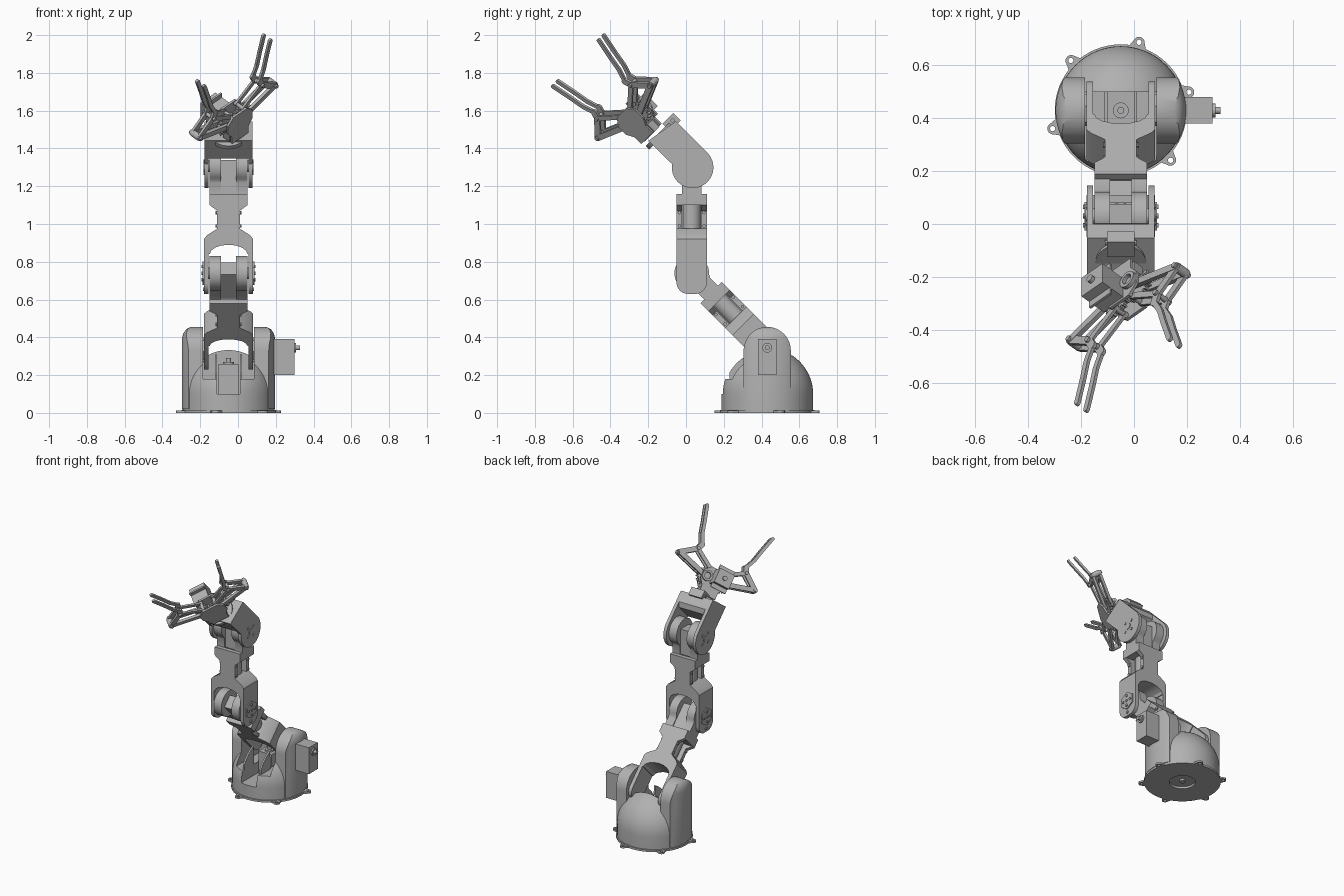
import bpy, bmesh
from math import sin, cos, pi, radians
from mathutils import Matrix, Vector as V

if "Cube" in bpy.data.objects:
    bpy.data.objects.remove(bpy.data.objects["Cube"])

grey = bpy.data.materials.new("plain_grey")
grey.use_nodes = True
colour = (0.44, 0.44, 0.44, 1)
grey.diffuse_color = colour
grey.node_tree.nodes["Principled BSDF"].inputs["Base Color"].default_value = colour
parts = []


def finish(name, bm, mat):
    bmesh.ops.recalc_face_normals(bm, faces=bm.faces)
    mesh = bpy.data.meshes.new(name)
    bm.to_mesh(mesh)
    bm.free()
    mesh.materials.append(grey)
    ob = bpy.data.objects.new(name, mesh)
    ob.matrix_world = mat
    bpy.context.collection.objects.link(ob)
    parts.append(ob)
    return ob


def frame(o, x, y):
    z = x.cross(y)
    return Matrix((x, y, z)).transposed().to_4x4() if o is None else \
        Matrix.Translation(o) @ Matrix((x, y, z)).transposed().to_4x4()


def extrude(bm, pts, z0, z1):
    face = bm.faces.new([bm.verts.new((p[0], p[1], z0)) for p in pts])
    new = bmesh.ops.extrude_face_region(bm, geom=[face])["geom"]
    moved = [g for g in new if isinstance(g, bmesh.types.BMVert)]
    bmesh.ops.translate(bm, verts=moved, vec=(0, 0, z1 - z0))


def prism(name, mat, pts, z0, z1):
    bm = bmesh.new()
    extrude(bm, pts, z0, z1)
    return finish(name, bm, mat)


def arc(cx, cy, r, a0=0, a1=360, n=32):
    full = a1 - a0 == 360
    return [(cx + r * cos(radians(a0 + (a1 - a0) * i / n)),
             cy + r * sin(radians(a0 + (a1 - a0) * i / n))) for i in range(n + (not full))]


def rect(x0, x1, y0, y1):
    return [(x0, y0), (x1, y0), (x1, y1), (x0, y1)]


def mirrored(half):
    return half + [(-x, y) for x, y in reversed(half) if x > 0]


def lathe(name, mat, profile, steps=64):
    bm = bmesh.new()
    vs = [bm.verts.new((r, 0, z)) for r, z in profile]
    es = [bm.edges.new(e) for e in zip(vs, vs[1:])]
    bmesh.ops.spin(bm, geom=vs + es, cent=(0, 0, 0), axis=(0, 0, 1), angle=2 * pi, steps=steps)
    bmesh.ops.remove_doubles(bm, verts=bm.verts, dist=1e-5)
    return finish(name, bm, mat)


def boolean(ob, cutter, op):
    mod = ob.modifiers.new("cut", "BOOLEAN")
    mod.operation, mod.object, mod.solver = op, cutter, "EXACT"
    bpy.context.view_layer.objects.active = ob
    bpy.ops.object.modifier_apply(modifier=mod.name)
    parts.remove(cutter)
    bpy.data.objects.remove(cutter)


def bars(name, mat, pts, r, z0, z1):
    """Flat strip with round joints along a path."""
    bm = bmesh.new()
    for a, b in zip(pts, pts[1:]):
        d = V(b) - V(a)
        t = V((1, 0)).angle_signed(d) * -180 / pi
        extrude(bm, arc(*a, r, t + 90, t + 270, 8) + arc(*b, r, t - 90, t + 90, 8), z0, z1)
    return finish(name, bm, mat)


ex, ey, ez = V((1, 0, 0)), V((0, 1, 0)), V((0, 0, 1))
diag = V((0, -1, 1)).normalized()
base_o, shoulder = V((-.05, .43, 0)), V((-.05, .43, .34))
elbow, wrist = V((-.05, .03, .74)), V((-.05, .035, 1.30))
base = frame(base_o, ex, ey)
base_side = frame(base_o, ey, ez)

# Base: mounting flange with ears and a domed turret
lathe("base_flange", base, [(0, .02), (.085, .02), (.085, 0), (.25, 0), (.25, .014), (0, .022)])
lathe("base_shaft", base, [(0, .002), (.02, .002), (.02, .02), (0, .02)], 16)
for k in range(6):
    a = radians(15 + 60 * k)
    ear_frame = frame(base_o, V((cos(a), sin(a), 0)), V((-sin(a), cos(a), 0)))
    ear = prism("flange_ear", ear_frame,
                [(.23, -.04), *arc(.265, 0, .022, -80, 80, 12), (.23, .04)], 0, .012)
    boolean(ear, prism("ear_hole", ear_frame, arc(.267, 0, .01, n=16), -.1, .1), "DIFFERENCE")
turret = lathe("turret_dome", base, [(0, .015), (.243, .015), (.243, .1)] +
               [(.243 * cos(t * pi / 32), .1 + .243 * sin(t * pi / 32)) for t in range(1, 17)])
boolean(turret, prism("cut_wide", base, rect(-.135, .135, -.4, .07), .18, .5), "DIFFERENCE")
boolean(turret, prism("cut_deep", base, rect(-.06, .06, -.4, .07), .1, .5), "DIFFERENCE")
for s in (-1, 1):
    gusset = [(-.2, .15), *arc(0, .1, .23, 150, 115, 6), (-.09, .15)]
    prism("turret_gusset", base_side, gusset, s * .06, s * .072)
    # shoulder towers, trimmed to the round footprint
    tower = prism("shoulder_tower", base_side,
                  [(-.125, .02), (.125, .02), *arc(0, .33, .125, 0, 180, 24)], s * .135, s * .30)
    trim = lathe("trim", base, [(0, 0), (.247, 0), (.247, .39), (.24, .42), (.225, .442),
                                (.2, .456), (0, .46)])
    boolean(tower, trim, "INTERSECT")
    prism("shoulder_hub", base_side, arc(0, .34, .05), s * .125, s * .15)

# Yaw servo in the turret and pitch servo on the tower
prism("yaw_servo", base, rect(-.052, .052, -.05, .09), .09, .26)
prism("yaw_shaft", base, arc(0, 0, .03, n=20), .26, .27)
prism("yaw_spline", base, arc(0, 0, .013, n=16), .27, .29)
prism("pitch_servo", base_side, rect(-.05, .05, .2, .39), .22, .348)
prism("pitch_collar", base_side, arc(0, .345, .026, n=20), .348, .358)
prism("pitch_shaft", base_side, arc(0, .345, .013, n=16), .358, .378)


def arm(name, origin, d):
    """Forked bracket at the pivot, narrow waist, servo cheeks at the far end."""
    n = V((0, d.z, -d.y))
    front, side = frame(origin, ex, d), frame(origin, n, d)
    bridge = [(.13, .1), (.13, .18), (.115, .2), (.06, .235)]
    inner = [(-.1 * cos(t * pi / 8), .1 + .05 * sin(t * pi / 8)) for t in range(9)]
    prism(name + "_bridge", front,
          bridge + [(-x, y) for x, y in reversed(bridge)] + inner, -.08, .08)
    waist = mirrored([(.06, .22), (.06, .33), (.1, .36), (.1, .42)])
    for s in (-1, 1):
        prism(name + "_waist_flange", front, waist, s * .05, s * .08)
        prism(name + "_fork_plate", side,
              [*arc(-.02, -.05, .06, 180, 270, 8), *arc(.02, -.05, .06, 270, 360, 8),
               (.08, .17), (-.08, .17)], s * .105, s * .13)
        # hexagonal horn with bolts
        prism(name + "_horn", side, arc(0, 0, .062, 30, 390, 6), s * .13, s * .137)
        for k in range(5):
            prism(name + "_horn_bolt", side,
                  arc(.035 * cos(k * pi / 2) * (k < 4), .035 * sin(k * pi / 2) * (k < 4), .009, n=12),
                  s * .137, s * .143)
        prism(name + "_fork_screw", side, arc(0, -.085, .01, n=12), s * .13, s * .136)
        # servo cheeks that carry the next joint
        prism(name + "_cheek", side,
              [(-.08, .36), (.08, .36), (.08, .41), (.052, .415), (.052, .48),
               *arc(0, .565, .092, -50, 230, 24), (-.052, .48), (-.052, .415), (-.08, .41)],
              s * .04, s * .1)
        prism(name + "_axle", side, arc(0, .565, .03, n=20), s * .1, s * .12)
        for p in (-.065, .065):
            for t in (.25, .32):
                prism(name + "_waist_screw", side, arc(p, t, .009, n=10), s * .06, s * .068)
    prism(name + "_core", side, rect(-.05, .05, .2, .36), -.02, .02)
    core = frame(origin + d * .2, n, -ex)
    lathe(name + "_core_tube", core, [(0, 0), (.05, 0), (.05, .17), (0, .17)], 32)
    prism(name + "_servo", front, rect(-.042, .042, .42, .6), -.045, .045)


arm("lower_arm", shoulder, diag)
arm("upper_arm", elbow, ez)

# Wrist head: round cheeks, joining block, roll disc
nd = V((0, diag.z, -diag.y))
head = frame(wrist, nd, diag)
outline = [*arc(0, 0, .11, 126, 360, 28), (.11, .235), (-.065, .265)]
for s in (-1, 1):
    prism("head_cheek", head, outline, s * .105, s * .128)
    prism("head_horn", head, arc(0, 0, .022, n=20), s * .128, s * .133)
    for k in range(4):
        prism("head_bolt", head, arc(.045 * cos(k * pi / 2), .045 * sin(k * pi / 2), .009, n=10),
              s * .128, s * .133)
prism("head_block", head, [(-.065, .13), (.085, .13), (.11, .16), (.11, .235), (-.065, .265)],
      -.106, .106)
prism("head_servo_tab", head, rect(.05, .13, .22, .275), -.052, .052)
for s in (-1, 1):
    prism("tab_screw", head, arc(.1 , .25, .011, n=10), s * .015, s * .06)
roll = frame(wrist + diag * .255, ex, nd * -1)
roll_frame = frame(wrist + diag * .255, nd, ex)
lathe("roll_disc", roll_frame, [(0, 0), (.095, 0), (.095, .025), (0, .025)], 40)

# Gripper, built in its rolled frame: x across, y along the fingers
across = V((.714, .495, .495)).normalized()
hand = frame(wrist, across, diag) @ Matrix.Rotation(pi, 4, "Y") @ Matrix.Rotation(pi, 4, "Y")
if hand.to_3x3().col[2].x > 0:
    lift = -1
else:
    lift = 1
near, far = -.015 * lift, -.065 * lift
palm = mirrored([(.06, .28), (.06, .33), (.09, .37), (.09, .43), (.05, .47)])
prism("palm_plate_top", hand, palm, near + .012 * lift, near + .024 * lift)
prism("palm_plate_bottom", hand, palm, far - .012 * lift, far - .024 * lift)
prism("palm_block", hand, rect(-.055, .055, .275, .33), far, near)
prism("grip_servo", hand, rect(-.09, .02, .36, .46), .0, .12 * lift)
prism("grip_servo_tab", hand, rect(-.09, .02, .33, .49), .07 * lift, .08 * lift)
prism("grip_shaft", hand, arc(-.035, .41, .015, n=16), .12 * lift, .135 * lift)
lathe("hub_ring", hand @ Matrix.Translation((.055, .4, 0)),
      [(.022, 0), (.036, 0), (.036, .025 * lift), (.022, .025 * lift), (.022, 0)], 28)
for s in (-1, 1):
    teeth = []
    for k in range(18):
        for off, r in ((-6, .048), (-3, .062), (3, .062), (6, .048)):
            a = radians(20 * k + off + (10 if s < 0 else 0))
            teeth.append((s * .055 + r * cos(a), .4 + r * sin(a)))
    prism("gear", hand, teeth, -.05 * lift, -.03 * lift)
    gear_pin, link_pin = (s * .06, .4), (s * .045, .455)
    knuckle, inner_pin = (s * .28, .465), (s * .18, .54)
    for z in (near, far):
        z0, z1 = z - .007, z + .007
        bars("drive_link", hand, [gear_pin, knuckle], .016, z0 - .002, z1 + .002)
        bars("guide_link", hand, [link_pin, inner_pin], .013, z0 + .001, z1 - .001)
        bars("finger_base", hand, [knuckle, inner_pin, (s * .165, .575)], .017, z0, z1)
        bars("finger", hand, [(s * .165, .575), (s * .195, .64), (s * .215, .72), (s * .245, .825)],
             .011, z0, z1)
    for pin in (gear_pin, link_pin, knuckle, inner_pin):
        prism("hinge_pin", hand, arc(*pin, .011, n=14), far - .018 * lift, near + .018 * lift)
    prism("knuckle_spacer", hand, arc(*knuckle, .019, n=16), far, near)

# Smooth round surfaces while keeping hard edges
bpy.ops.object.select_all(action="DESELECT")
for ob in parts:
    ob.select_set(True)
bpy.context.view_layer.objects.active = parts[0]
bpy.ops.object.shade_smooth_by_angle(angle=radians(30))
